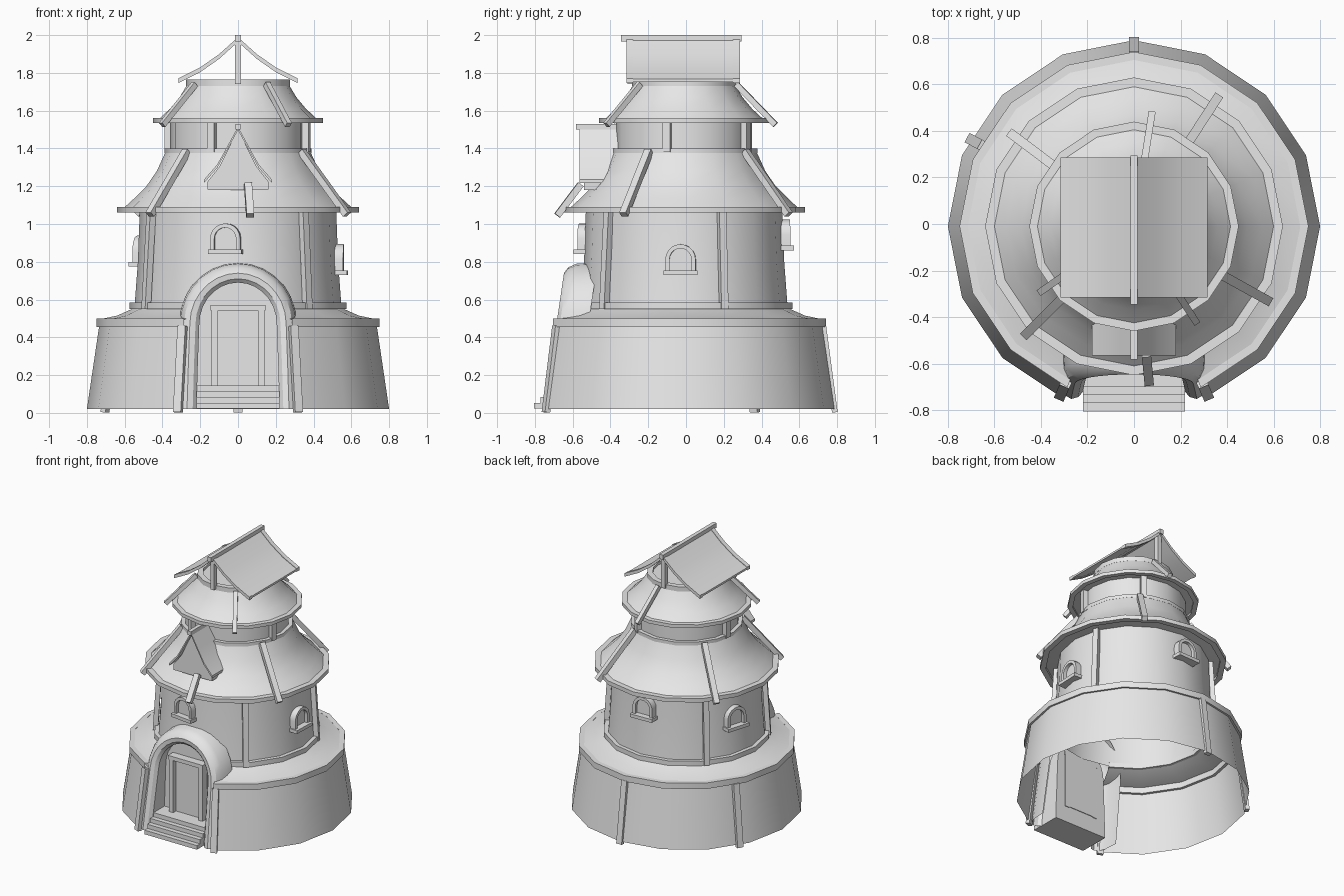
import bpy, bmesh, math
from mathutils import Matrix, Vector

if "Cube" in bpy.data.objects:
    bpy.data.objects.remove(bpy.data.objects["Cube"])

SIDES = 16
CY = -0.01          # tower axis offset in y

grey = bpy.data.materials.new("plain_grey")
grey.use_nodes = True
grey.diffuse_color = (0.8, 0.8, 0.8, 1)
grey.node_tree.nodes["Principled BSDF"].inputs["Base Color"].default_value = (0.8, 0.8, 0.8, 1)


def finish(name, bm, recalc=True):
    if recalc:
        bmesh.ops.recalc_face_normals(bm, faces=bm.faces)
    me = bpy.data.meshes.new(name)
    bm.to_mesh(me)
    bm.free()
    me.materials.append(grey)
    ob = bpy.data.objects.new(name, me)
    bpy.context.collection.objects.link(ob)
    bpy.ops.object.select_all(action='DESELECT')
    ob.select_set(True)
    bpy.context.view_layer.objects.active = ob
    bpy.ops.object.shade_smooth_by_angle(angle=math.radians(32))
    return ob


def lathe(name, profile, closed=False, doorway=False):
    """Turn an (r, z) profile; doorway leaves out the two front bays."""
    bm = bmesh.new()
    cols = []
    for k in range(SIDES):
        a = math.tau * k / SIDES
        cols.append([bm.verts.new((r * math.cos(a), r * math.sin(a) + CY, z)) for r, z in profile])
    n = len(profile)
    for k in range(SIDES):
        if doorway and k in (11, 12):
            continue
        p, q = cols[k], cols[(k + 1) % SIDES]
        for i in range(n if closed else n - 1):
            j = (i + 1) % n
            bm.faces.new((p[i], q[i], q[j], p[j]))
    return finish(name, bm, recalc=closed)


def ring(name, r_in, r_out, z0, z1, doorway=False):
    lathe(name, [(r_in, z0), (r_out, z0), (r_out, z1), (r_in, z1)], True, doorway)


def box(name, x0, x1, y0, y1, z0, z1):
    bm = bmesh.new()
    m = Matrix.Translation(((x0 + x1) / 2, (y0 + y1) / 2, (z0 + z1) / 2))
    bmesh.ops.create_cube(bm, size=1, matrix=m @ Matrix.Diagonal((x1 - x0, y1 - y0, z1 - z0, 1)))
    return finish(name, bm)


def beam(name, angle, r0, z0, r1, z1, w=0.04, d=0.035):
    """Square timber lying in the radial plane at the given angle."""
    a = math.radians(angle)
    out = Vector((math.cos(a), math.sin(a), 0))
    p0 = out * r0 + Vector((0, CY, z0))
    p1 = out * r1 + Vector((0, CY, z1))
    along = (p1 - p0).normalized()
    side = Vector((-math.sin(a), math.cos(a), 0))
    rot = Matrix((side, along.cross(side), along)).transposed().to_4x4()
    bm = bmesh.new()
    size = Matrix.Diagonal((w, d, (p1 - p0).length, 1))
    bmesh.ops.create_cube(bm, size=1, matrix=Matrix.Translation((p0 + p1) / 2) @ rot @ size)
    finish(name, bm)


def extrude_outline(name, pts, y0, y1):
    """Closed (x, z) outline extruded along y."""
    bm = bmesh.new()
    f = bm.faces.new([bm.verts.new((x, y0, z)) for x, z in pts])
    res = bmesh.ops.extrude_face_region(bm, geom=[f])
    verts = [v for v in res["geom"] if isinstance(v, bmesh.types.BMVert)]
    bmesh.ops.translate(bm, verts=verts, vec=(0, y1 - y0, 0))
    return finish(name, bm)


def roof_sheet(name, half, thick, y0, y1):
    """Sagging two-sided roof from its right half (x, z) profile."""
    top = [(-x, z) for x, z in reversed(half[1:])] + half
    extrude_outline(name, top + [(x, z - thick) for x, z in reversed(top)], y0, y1)


# Tower shells
lathe("base_wall", [(0.8, 0.02), (0.735, 0.46)], doorway=True)
ring("base_trim", 0.715, 0.75, 0.455, 0.5, doorway=True)
lathe("base_ledge", [(0.735, 0.495), (0.64, 0.515), (0.55, 0.555)], doorway=True)
ring("wall_foot_trim", 0.54, 0.575, 0.55, 0.585, doorway=True)
lathe("middle_wall", [(0.548, 0.56), (0.53, 0.8), (0.52, 1.075)])
ring("lower_eave", 0.6, 0.64, 1.06, 1.09)
lathe("lower_roof", [(0.52, 1.07), (0.61, 1.08), (0.55, 1.135), (0.485, 1.2), (0.43, 1.28), (0.38, 1.39)])
ring("neck_trim", 0.35, 0.388, 1.375, 1.4)
lathe("neck_wall", [(0.36, 1.38), (0.36, 1.55)])
ring("upper_eave", 0.415, 0.45, 1.535, 1.56)
lathe("upper_roof", [(0.36, 1.545), (0.425, 1.55), (0.36, 1.61), (0.31, 1.67), (0.265, 1.745)])
ring("crown_trim", 0.235, 0.275, 1.73, 1.765)
lathe("crown_cap", [(0.26, 1.745), (0.001, 1.745)])

# Timbers on each storey
for a in (90, 152, 246.5, 293.5):
    beam("base_post", a, 0.798, 0.003, 0.737, 0.46, 0.045, 0.03)
for a in (-49, 22, 139, 210):
    beam("wall_post", a, 0.562, 0.55, 0.53, 1.07)
for a in (-14, 61, 172, 248):
    beam("neck_post", a, 0.372, 1.38, 0.372, 1.55)
for a in (-29, 57, 143, 225):
    beam("lower_rafter", a, 0.385, 1.385, 0.66, 1.05)
beam("front_rafter", -84.5, 0.55, 1.21, 0.675, 1.045)
for a in (-57, 81, 215):
    beam("upper_rafter", a, 0.28, 1.74, 0.49, 1.525, 0.03, 0.03)

# Top gable roof
gable = [(0, 1.985), (0.1, 1.895), (0.2, 1.825), (0.315, 1.767)]
roof_sheet("gable_roof", gable, 0.015, -0.3, 0.27)
for y in (-0.315, 0.25):
    roof_sheet("gable_edge", [(x, z + 0.004) for x, z in gable], 0.025, y, y + 0.035)
box("ridge_beam", -0.015, 0.015, -0.345, 0.295, 1.965, 2.0)
for y in (-0.31, 0.235):
    box("gable_post", -0.015, 0.015, y, y + 0.04, 1.74, 1.98)

# Dormer on the lower roof
dormer = [(0, 1.515), (0.06, 1.405), (0.11, 1.315), (0.18, 1.235)]
roof_sheet("dormer_roof", dormer, 0.018, -0.565, -0.36)
box("dormer_ridge", -0.014, 0.014, -0.582, -0.36, 1.5, 1.53)
face = [(x * 0.9, z - 0.012) for x, z in dormer]
extrude_outline("dormer_body", [(-x, z) for x, z in reversed(face[1:])] + face
                + [(0.16, 1.18), (-0.16, 1.18)], -0.54, -0.36)

# Doorway arch: a rounded section swept up and over the opening
path = [(0.22, 0.02, 0), (0.213, 0.25, 0)]
path += [(0.205, 0.47, math.pi * i / 14) for i in range(15)]
path += [(-0.213, 0.25, math.pi), (-0.22, 0.02, math.pi)]
section = [(0, None), (0, 0.03), (0.02, 0.008), (0.05, 0), (0.08, 0.018), (0.1, 0.06), (0.107, 0.17)]
bm = bmesh.new()
rows = []
for x, z, t in path:
    if z == 0.47:
        x, z = 0.205 * math.cos(t), 0.47 + 0.22 * math.sin(t)
    row = []
    for off, dy in section:
        px, pz = x + off * math.cos(t), z + off * math.sin(t)
        py = -0.57 if dy is None else -0.755 + 0.147 * pz + dy
        row.append(bm.verts.new((px, py, pz)))
    rows.append(row)
for p, q in zip(rows, rows[1:]):
    for i in range(len(section) - 1):
        bm.faces.new((p[i], p[i + 1], q[i + 1], q[i]))
bm.faces.new([r[0] for r in rows])
finish("door_arch", bm)

# Door and steps
box("door_panel", -0.11, 0.11, -0.59, -0.565, 0.145, 0.55)
for x in (-0.14, 0.105):
    box("door_jamb", x, x + 0.035, -0.625, -0.565, 0.14, 0.55)
box("door_lintel", -0.145, 0.145, -0.63, -0.565, 0.543, 0.572)
for i in range(4):
    box("step", -0.22, 0.22, -0.805 + 0.035 * i, -0.57, 0.022 + 0.031 * i, 0.053 + 0.031 * i)


# Arched windows: (angle, sill height)
def arch_pts(half, z0, spring):
    pts = [(half, z0)]
    pts += [(half * math.cos(math.pi * i / 10), spring + half * math.sin(math.pi * i / 10)) for i in range(11)]
    return pts + [(-half, z0)]


for angle, sill in ((263, 0.84), (-2, 0.73), (92, 0.86), (163, 0.775)):
    place = Matrix.Translation((0, CY, sill)) @ Matrix.Rotation(math.radians(angle + 90), 4, 'Z')
    bm = bmesh.new()
    loops = [[bm.verts.new((x, y, z)) for x, z in arch_pts(h, 0.01, 0.083)]
             for h, y in ((0.08, -0.5), (0.08, -0.56), (0.058, -0.56), (0.058, -0.535))]
    for p, q in zip(loops, loops[1:]):
        for i in range(len(p) - 1):
            bm.faces.new((p[i], p[i + 1], q[i + 1], q[i]))
    bm.faces.new(loops[-1])
    finish("window_frame", bm).matrix_world = place
    box("window_sill", -0.09, 0.09, -0.58, -0.5, 0, 0.025).matrix_world = place
